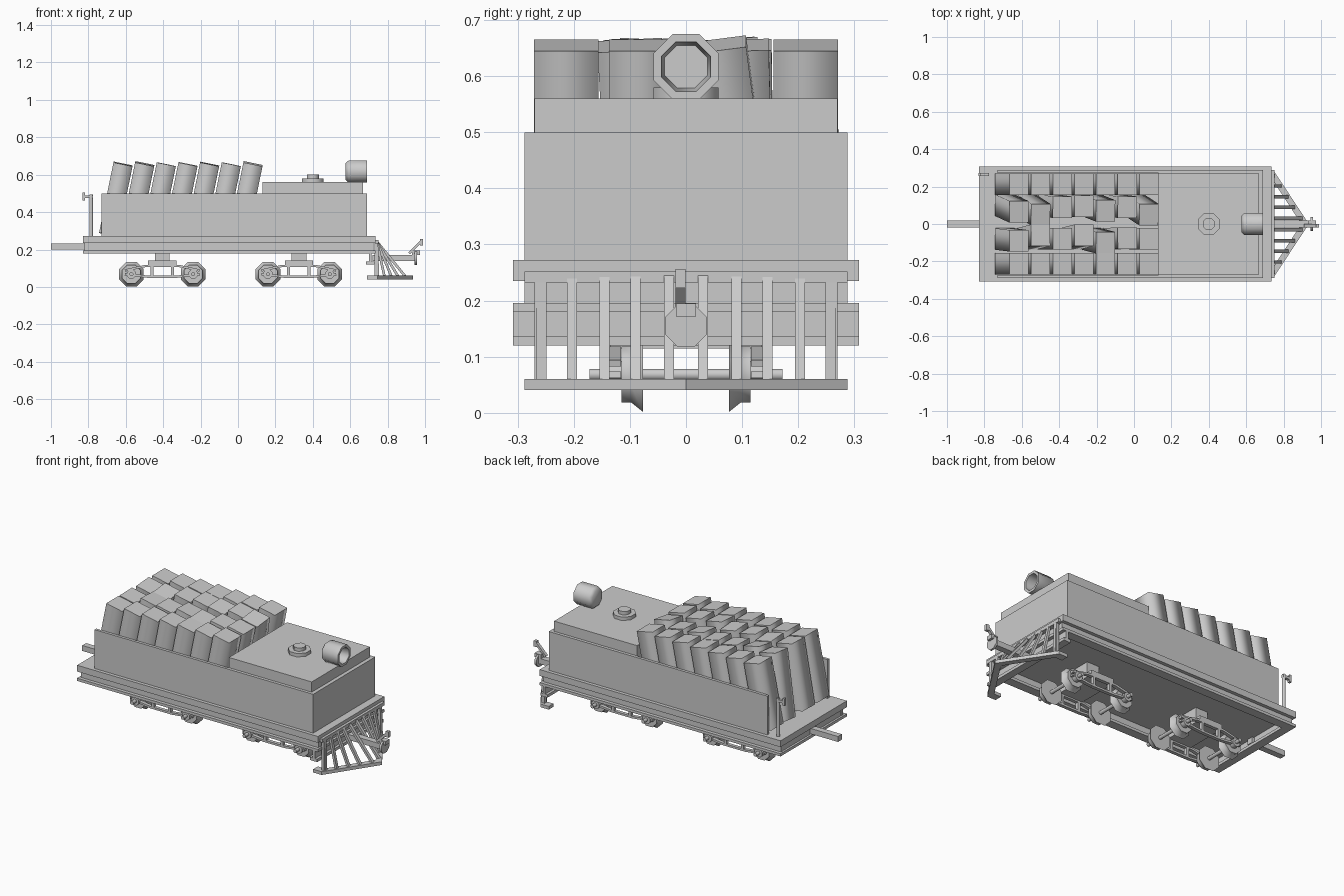
import bpy, bmesh, math
from mathutils import Vector, Matrix

cube = bpy.data.objects.get("Cube")
if cube:
    bpy.data.objects.remove(cube, do_unlink=True)

grey = bpy.data.materials.new("plain_grey")
grey.use_nodes = True
grey.diffuse_color = (0.6, 0.6, 0.6, 1)
grey.node_tree.nodes["Principled BSDF"].inputs["Base Color"].default_value = (0.6, 0.6, 0.6, 1)


def finish(name, bm):
    bmesh.ops.recalc_face_normals(bm, faces=bm.faces)
    mesh = bpy.data.meshes.new(name)
    bm.to_mesh(mesh)
    bm.free()
    mesh.materials.append(grey)
    obj = bpy.data.objects.new(name, mesh)
    bpy.context.collection.objects.link(obj)
    return obj


def box(name, x, y, z):
    """Box from (min, max) pairs."""
    bm = bmesh.new()
    bmesh.ops.create_cube(bm, size=1)
    for v in bm.verts:
        v.co = Vector([a[0] + (a[1] - a[0]) * (c + 0.5) for a, c in zip((x, y, z), v.co)])
    return finish(name, bm)


def beam(name, a, b, w, h, smooth=False):
    """Rectangular bar between two points; w lies along y for bars in the xz plane."""
    a, b = Vector(a), Vector(b)
    d = (b - a).normalized()
    u = Vector((0, 1, 0))
    u = (u - d * u.dot(d)).normalized()
    v = d.cross(u)
    bm = bmesh.new()
    rings = [[bm.verts.new(p + u * w / 2 * i + v * h / 2 * j)
              for i, j in ((-1, -1), (1, -1), (1, 1), (-1, 1))] for p in (a, b)]
    for k in range(4):
        n = (k + 1) % 4
        f = bm.faces.new((rings[0][k], rings[0][n], rings[1][n], rings[1][k]))
        f.smooth = smooth
    for r in rings:
        bm.faces.new(r)
    return finish(name, bm)


def lathe(name, profile, axis, centre, sides=8, closed=False):
    """Turn (radius, distance) pairs around an axis; sides are shaded smooth."""
    rot = Vector((0, 0, 1)).rotation_difference(Vector(axis)).to_matrix()
    bm = bmesh.new()
    rings = []
    for r, d in profile:
        r /= math.cos(math.pi / sides)
        ring = []
        for i in range(sides):
            t = 2 * math.pi * (i + 0.5) / sides
            ring.append(bm.verts.new(rot @ Vector((r * math.cos(t), r * math.sin(t), d)) + Vector(centre)))
        rings.append(ring)
    for r0, r1 in zip(rings, rings[1:]):
        for i in range(sides):
            n = (i + 1) % sides
            bm.faces.new((r0[i], r0[n], r1[n], r1[i])).smooth = True
    bm.faces.new(rings[0])
    bm.faces.new(rings[-1])
    obj = finish(name, bm)
    for p in obj.data.edges:
        p.use_edge_sharp = False
    obj.data.set_sharp_from_angle(angle=math.radians(50))
    return obj


def plate(name, points, z0, z1):
    """Flat outline given thickness in z."""
    bm = bmesh.new()
    low = bm.faces.new([bm.verts.new((x, y, z0)) for x, y in points])
    top = bmesh.ops.extrude_face_region(bm, geom=[low])["geom"]
    for v in top:
        if isinstance(v, bmesh.types.BMVert):
            v.co.z = z1
    return finish(name, bm)


# Underframe: deck, channel rails and end sills
box("deck", (-0.83, 0.735), (-0.308, 0.308), (0.235, 0.272))
for s, side in ((1, "left"), (-1, "right")):
    def span(a, b):
        return tuple(sorted((a * s, b * s)))
    box(side + "_rail_web", (-0.82, 0.725), span(0.265, 0.288), (0.19, 0.24))
    box(side + "_rail_flange", (-0.83, 0.735), span(0.255, 0.308), (0.18, 0.196))
for name, x0 in (("rear", -0.83), ("front", 0.685)):
    box(name + "_sill_web", (x0 + 0.012, x0 + 0.036), (-0.288, 0.288), (0.19, 0.24))
    box(name + "_sill_flange", (x0, x0 + 0.05), (-0.308, 0.308), (0.18, 0.196))
box("front_beam_web", (0.70, 0.715), (-0.308, 0.308), (0.13, 0.185))
box("front_beam_flange", (0.685, 0.73), (-0.308, 0.308), (0.12, 0.137))
box("rear_drawbar", (-1.0, -0.78), (-0.018, 0.018), (0.2, 0.232))

# Tank and open fuel bunker
box("water_tank", (0.13, 0.69), (-0.288, 0.288), (0.27, 0.5))
box("tank_top", (0.13, 0.668), (-0.27, 0.27), (0.5, 0.56))
for s, side in ((1, "left"), (-1, "right")):
    box(side + "_bunker_wall", (-0.73, 0.14), tuple(sorted((s * 0.272, s * 0.288))), (0.27, 0.5))

# Leaning fuel blocks in four columns
columns = [
    [0.213] * 7,
    [0.065, 0.05, 0.09, 0.095, 0.07, 0.09, 0.05],
    [-0.09, -0.06, -0.08, -0.06, -0.1, -0.075, -0.08],
    [-0.213] * 7,
]
for c, tops in enumerate(columns):
    base = (0.213, 0.1, -0.08, -0.213)[c]
    for row, y in enumerate(tops):
        x = -0.615 + row * 0.1158
        beam("fuel_block", (x - 0.076, base, 0.283), (x, y, 0.655), 0.115, 0.104, smooth=True)

# Filler hatch and lamp
lathe("filler_base", [(0.058, 0.558), (0.058, 0.58)], (0, 0, 1), (0.4, 0, 0))
lathe("filler_cap", [(0.032, 0.575), (0.032, 0.6)], (0, 0, 1), (0.4, 0, 0))
lathe("lamp", [(0.045, 0.576), (0.058, 0.59), (0.058, 0.69), (0.044, 0.69), (0.038, 0.61)],
      (1, 0, 0), (0, 0, 0.617))

# Hand brake on the rear deck
lathe("brake_post", [(0.009, 0.27), (0.009, 0.495)], (0, 0, 1), (-0.785, 0.265, 0))
box("brake_arm", (-0.825, -0.775), (0.257, 0.273), (0.475, 0.49))
box("brake_handle", (-0.831, -0.818), (0.257, 0.273), (0.463, 0.505))

# Two four-wheeled trucks
for tx in (-0.405, 0.325):
    box("truck_bolster", (tx - 0.075, tx + 0.075), (-0.135, 0.135), (0.115, 0.142))
    box("truck_pivot", (tx - 0.04, tx + 0.04), (-0.06, 0.06), (0.14, 0.236))
    for dx in (-0.165, 0.165):
        lathe("axle", [(0.01, -0.172), (0.01, 0.172)], (0, 1, 0), (tx + dx, 0, 0.068))
        for s in (1, -1):
            lathe("wheel", [(0.066, 0.077), (0.05, 0.097), (0.05, 0.115)], (0, s, 0), (tx + dx, 0, 0.068))
            lathe("axle_box", [(0.024, 0.113), (0.024, 0.142)], (0, s, 0), (tx + dx, 0, 0.068))
    for s in (1, -1):
        y = s * 0.126
        beam("arch_bar", (tx - 0.09, y, 0.112), (tx + 0.09, y, 0.112), 0.02, 0.012)
        beam("lower_bar", (tx - 0.07, y, 0.054), (tx + 0.07, y, 0.054), 0.02, 0.012)
        for d in (-1, 1):
            beam("arch_end", (tx + d * 0.09, y, 0.112), (tx + d * 0.2, y, 0.088), 0.02, 0.012)
            beam("lower_end", (tx + d * 0.07, y, 0.054), (tx + d * 0.2, y, 0.068), 0.02, 0.012)
            beam("frame_post", (tx + d * 0.055, y, 0.054), (tx + d * 0.055, y, 0.115), 0.02, 0.016)

# Slatted pilot
box("pilot_top_bar", (0.73, 0.75), (-0.288, 0.288), (0.232, 0.252))
for s in (1, -1):
    plate("pilot_base", [(0.69, s * 0.288), (0.745, s * 0.288), (0.935, 0), (0.895, 0), (0.735, s * 0.245), (0.69, s * 0.245)],
          0.041, 0.06)
    box("pilot_post", (0.73, 0.748), tuple(sorted((s * 0.252, s * 0.27))), (0.05, 0.25))
    for y in (0.03, 0.09, 0.145, 0.203, 0.258):
        beam("pilot_slat", (0.742, s * y, 0.243), (0.918 - y * 0.66, s * y, 0.052), 0.018, 0.014)

# Front coupler
box("front_drawbar", (0.72, 0.95), (-0.018, 0.018), (0.14, 0.172))
lathe("coupler_plate", [(0.037, 0.945), (0.037, 0.957)], (1, 0, 0), (0, 0, 0.155))
beam("coupler_lever", (0.915, -0.01, 0.18), (0.98, -0.01, 0.245), 0.018, 0.014)
box("lever_tip", (0.972, 0.99), (-0.019, -0.001), (0.222, 0.256))
box("coupler_pin", (0.93, 0.972), (-0.018, 0.018), (0.172, 0.195))
